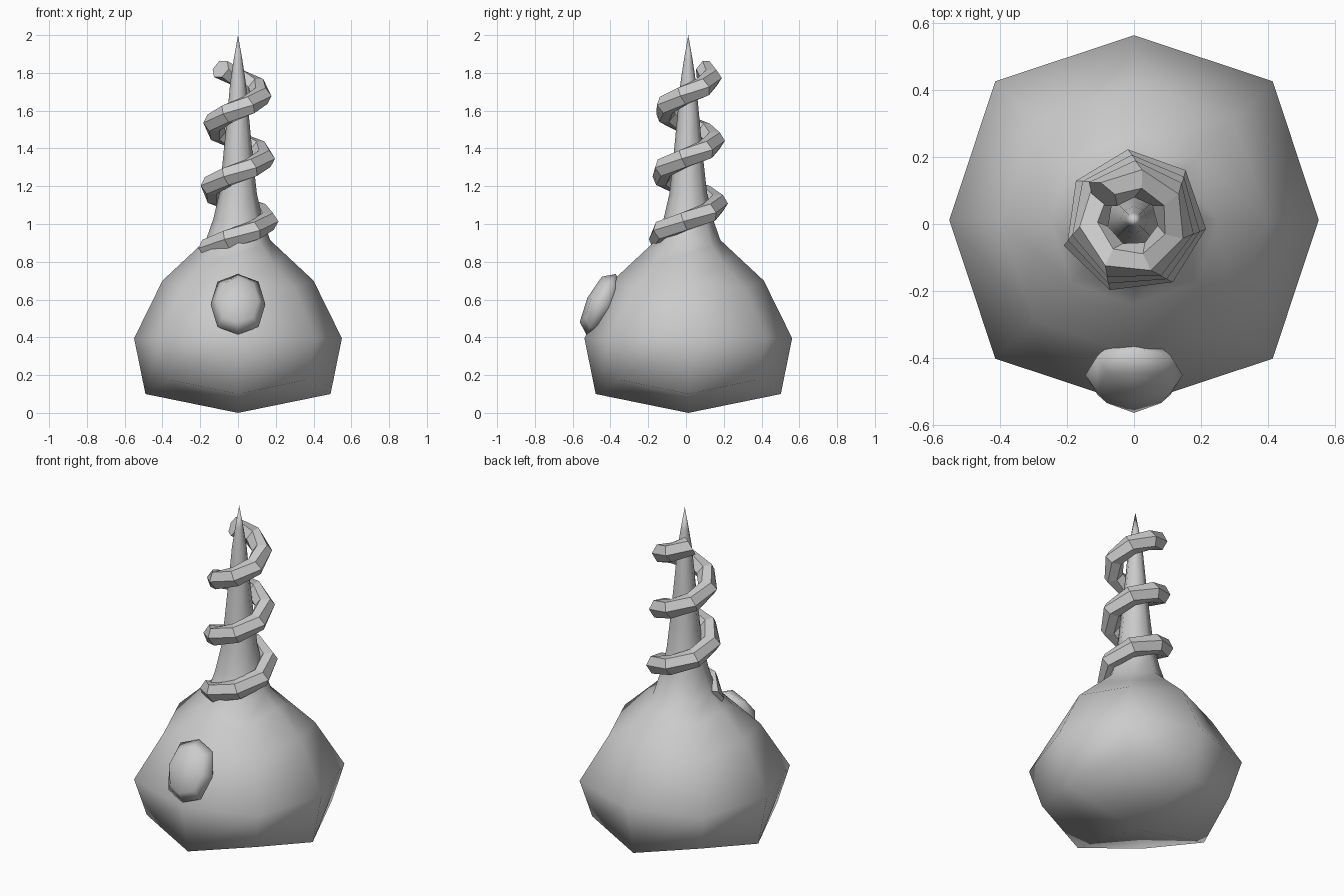
import bpy, bmesh
from math import sin, cos, pi, radians
from mathutils import Vector, Matrix

if "Cube" in bpy.data.objects:
    bpy.data.objects.remove(bpy.data.objects["Cube"])

CY = 0.012  # small offset of the main axis


def finish(bm, name, smooth):
    bmesh.ops.recalc_face_normals(bm, faces=bm.faces)
    for f in bm.faces:
        f.smooth = smooth
    me = bpy.data.meshes.new(name)
    bm.to_mesh(me)
    bm.free()
    ob = bpy.data.objects.new(name, me)
    bpy.context.collection.objects.link(ob)
    return ob


def bridge(bm, a, b):
    n = len(a)
    for i in range(n):
        bm.faces.new((a[i], a[(i + 1) % n], b[(i + 1) % n], b[i]))


# Bulb body and spike: eight-point rings (axis radius, axis z, corner x/y, corner z)
rings = [
    (0.49, 0.10, 0.363, 0.175),
    (0.55, 0.395, 0.413, 0.395),
    (0.40, 0.70, 0.297, 0.66),
    (0.25, 0.84, 0.187, 0.79),
    (0.17, 0.915, 0.125, 0.885),
    (0.13, 1.03, 0.094, 1.02),
    (0.10, 1.16, 0.071, 1.16),
    (0.082, 1.32, 0.058, 1.32),
    (0.057, 1.58, 0.040, 1.58),
    (0.041, 1.75, 0.029, 1.75),
    (0.023, 1.87, 0.016, 1.87),
]
bm = bmesh.new()
prev = None
for ra, za, c, zc in rings:
    ring = []
    for i in range(8):
        r, z = (c * 2 ** 0.5, zc) if i % 2 else (ra, za)
        ring.append(bm.verts.new((r * cos(i * pi / 4), CY + r * sin(i * pi / 4), z)))
    if prev:
        bridge(bm, prev, ring)
    else:
        base = bm.verts.new((0, CY, 0))
        for i in range(0, 8, 2):
            bm.faces.new((base, ring[(i + 2) % 8], ring[i + 1], ring[i]))
    prev = ring
tip = bm.verts.new((0, CY, 2.0))
for i in range(8):
    bm.faces.new((prev[i], prev[(i + 1) % 8], tip))
finish(bm, "bulb_body", True)

# Coil winding round the spike: hexagonal section, flat faces
STEPS, START, END, TUBE = 20, 200, 1220, 0.055


def coil_point(i):
    t = i / STEPS
    deg = START + (END - START) * t
    a, r = radians(deg), 0.168 - 0.048 * t
    return Vector((r * cos(a), CY + r * sin(a), 1.02 + 0.335 * (deg - 360) / 360)), a


bm = bmesh.new()
prev = None
for i in range(STEPS + 1):
    p, a = coil_point(i)
    out = Vector((cos(a), sin(a), 0))
    tangent = (coil_point(i + 1)[0] - coil_point(i - 1)[0]).normalized()
    up = out.cross(tangent).normalized()
    ring = [bm.verts.new(p + TUBE * (out * cos(k * pi / 3) + up * sin(k * pi / 3)))
            for k in range(6)]
    if prev:
        bridge(bm, prev, ring)
    else:
        bm.faces.new(ring)
    prev = ring
bm.faces.new(prev)
finish(bm, "spiral_coil", False)

# Rounded boss set into the front of the bulb
bm = bmesh.new()
bmesh.ops.create_cube(bm, size=2)
m = (Matrix.Translation((0, -0.45, 0.575)) @ Matrix.Rotation(radians(-26), 4, 'X')
     @ Matrix.Diagonal((0.145, 0.08, 0.178, 1)))
bmesh.ops.transform(bm, matrix=m, verts=bm.verts)
boss = finish(bm, "front_boss", True)
sub = boss.modifiers.new("round", 'SUBSURF')
sub.levels = sub.render_levels = 1
sub.use_limit_surface = False
